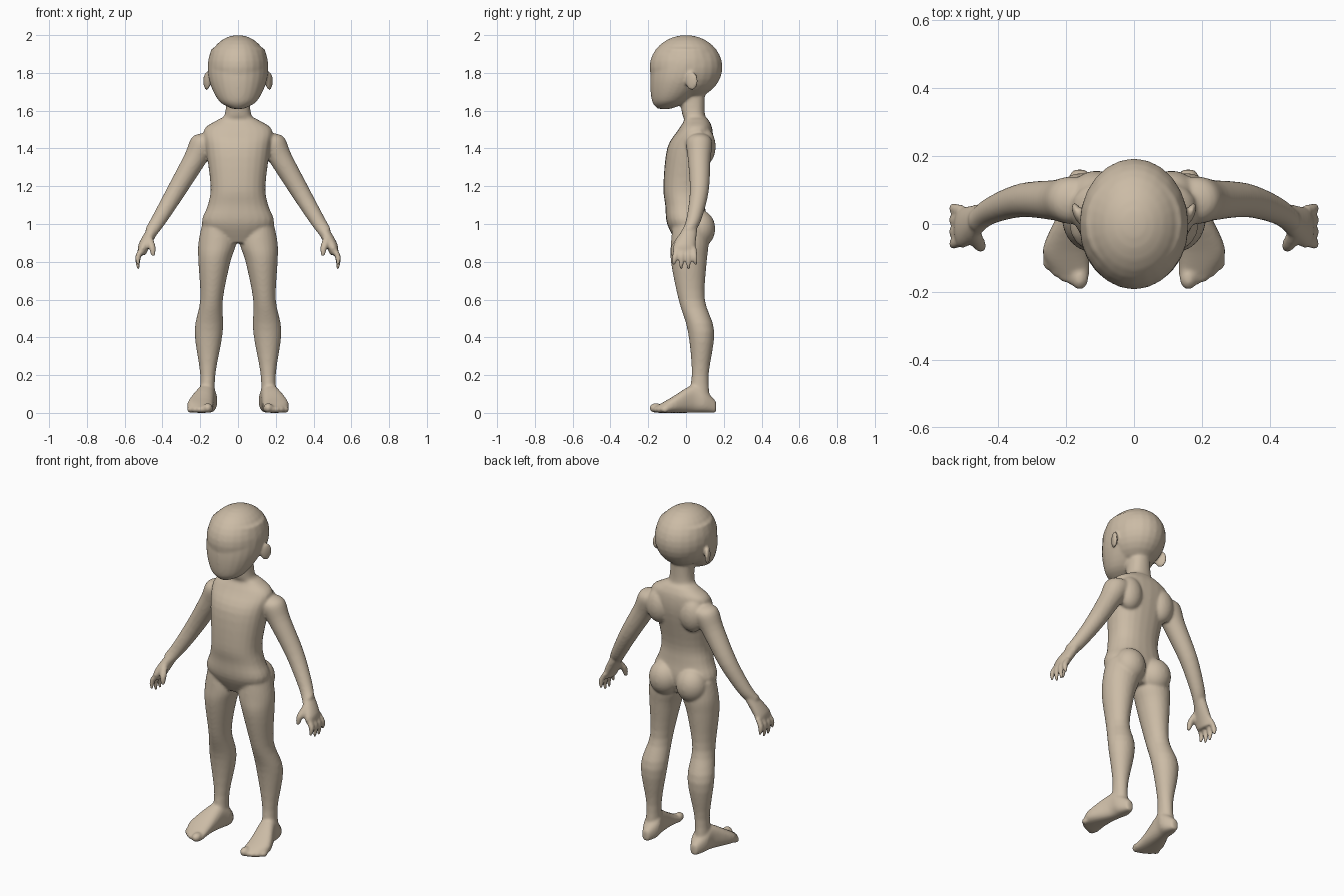
import bpy, bmesh, math
from mathutils import Vector, Matrix

if "Cube" in bpy.data.objects:
    bpy.data.objects.remove(bpy.data.objects["Cube"])

bm = bmesh.new()
ACROSS, DEPTH, UP = Vector((1, 0, 0)), Vector((0, 1, 0)), Vector((0, 0, 1))
SLANT = (ACROSS * 2 + UP).normalized()
STEPS = 4
SEGMENTS = 24


def spline_value(before, start, end, after, t):
    """Catmull-Rom value between start and end."""
    slope_in, slope_out = (end - before) / 2, (after - start) / 2
    rise = end - start
    curve = 3 * rise - 2 * slope_in - slope_out
    twist = slope_in + slope_out - 2 * rise
    return start + t * (slope_in + t * (curve + t * twist))


def smooth_rows(rows):
    """Fill in rows of numbers between the given ones."""
    padded = [rows[0], *rows, rows[-1]]
    filled = []
    for before, start, end, after in zip(padded, padded[1:], padded[2:], padded[3:]):
        for step in range(STEPS):
            filled.append([spline_value(*values, step / STEPS)
                           for values in zip(before, start, end, after)])
    return filled + [rows[-1]]


def rounded(value, power):
    """Superellipse coordinate from a sine or cosine."""
    return math.copysign(abs(value) ** (2 / power), value)


def loft(rows, u, v, side=1, power=2):
    """Skin closed rings; each row is centre x, y, z and radii along u and v."""
    rings = []
    for x, y, z, radius_u, radius_v in smooth_rows(rows):
        ring = []
        for i in range(SEGMENTS):
            angle = math.tau * i / SEGMENTS
            point = (Vector((x, y, z))
                     + u * radius_u * rounded(math.cos(angle), power)
                     + v * radius_v * rounded(math.sin(angle), power))
            point.x *= side
            ring.append(bm.verts.new(point))
        rings.append(ring)
    for low, high in zip(rings, rings[1:]):
        for i in range(SEGMENTS):
            bm.faces.new((low[i - 1], low[i], high[i], high[i - 1]))
    bm.faces.new(rings[0])
    bm.faces.new(rings[-1])


def upright(rows, side=1, power=2):
    """Loft from rows of height, inner x, outer x, front y and back y."""
    loft([((inner + outer) / 2, (front + back) / 2, z,
           (outer - inner) / 2, (back - front) / 2)
          for z, inner, outer, front, back in rows], ACROSS, DEPTH, side, power)


def centred(rows, power):
    """Upright loft on the middle plane, given its half widths."""
    upright([(z, -half, half, front, back) for z, half, front, back in rows], power=power)


def blob(centre, radii, side=1, turn=0):
    """Ellipsoid, optionally turned about the vertical."""
    x, y, z = centre
    matrix = (Matrix.Translation((x * side, y, z))
              @ Matrix.Rotation(turn * side, 4, "Z")
              @ Matrix.Diagonal((*radii, 1)))
    bmesh.ops.create_uvsphere(bm, u_segments=SEGMENTS, v_segments=16,
                              radius=1, matrix=matrix)


def digit(root, bend, tip, radius, side):
    """Finger with a rounded tip."""
    loft([(*root, radius, radius), (*bend, radius, radius),
          (*tip, radius / 2, radius / 2)], DEPTH, ACROSS, side)


# Torso and neck
centred([(.9, .1, -.05, .08), (1, .19, -.1, .11), (1.1, .16, -.11, .1),
         (1.2, .145, -.12, .1), (1.4, .17, -.1, .14), (1.5, .18, -.04, .14),
         (1.55, .11, -.01, .12), (1.58, .07, -.02, .1), (1.7, .06, -.04, .1)], 2.3)

# Cranium and face
blob((0, 0, 1.83), (.16, .193, .17))
centred([(1.61, .03, -.15, -.08), (1.65, .1, -.18, .01), (1.75, .15, -.19, .12),
         (1.85, .16, -.18, .18), (1.93, .14, -.15, .15)], 2)

for side in (1, -1):
    # Ear, shoulder blade and hip
    blob((.165, .03, 1.757), (.014, .036, .05), side, turn=-.4)
    blob((.11, .095, 1.41), (.075, .062, .1), side)
    blob((.09, .07, .975), (.09, .085, .1), side)

    # Leg
    upright([(1, .03, .19, -.07, .11), (.9, .01, .21, -.08, .12),
             (.8, .04, .21, -.08, .11), (.6, .08, .2, -.04, .1),
             (.43, .08, .23, .01, .15), (.2, .12, .2, .03, .12),
             (.05, .12, .21, 0, .13)], side)

    # Foot, from heel to ball: y, centre x, half width, height
    loft([(x, y, height / 2, half, height / 2) for y, x, half, height in (
        (.16, .16, .02, .06), (.1, .16, .05, .12), (.04, .17, .05, .15),
        (-.08, .2, .07, .08), (-.15, .18, .05, .04))], ACROSS, UP, side, 2.5)

    # Toes along a curve, the first one largest
    for i in range(5):
        radius = .018 if i else .026
        blob((.16 + .023 * i, -.16 + .003 * i * i, radius),
             (radius, radius * 1.3, radius), side)

    # Arm
    loft([(x, y, z, radius, radius) for x, y, z, radius in (
        (.13, .07, 1.46, .05), (.18, .07, 1.43, .07), (.23, .07, 1.34, .06),
        (.33, .07, 1.17, .05), (.42, .04, 1.02, .04), (.46, .01, .96, .035))],
        DEPTH, SLANT, side)

    # Palm
    loft([(.45, .02, .97, .04, .03), (.5, -.01, .88, .06, .03),
          (.51, -.01, .84, .05, .02)], DEPTH, SLANT, side)

    # Fingers fan out, the middle ones longest
    for i in range(4):
        y = -.05 + .03 * i
        tip_height = .755 + .012 * (i - 1.5) ** 2
        digit((.505, y, .875), (.53, y * 1.15, .825),
              (.527, y * 1.3, tip_height), .016, side)

    # Thumb
    digit((.475, -.02, .94), (.455, -.06, .88), (.449, -.072, .83), .02, side)

bmesh.ops.recalc_face_normals(bm, faces=bm.faces)
mesh = bpy.data.meshes.new("mannequin_body")
bm.to_mesh(mesh)
bm.free()
body = bpy.data.objects.new("mannequin_body", mesh)
bpy.context.collection.objects.link(body)

# Single clay colour
clay = bpy.data.materials.new("warm_clay")
clay.use_nodes = True
colour = (.6, .5, .38, 1)
clay.diffuse_color = colour
clay.node_tree.nodes["Principled BSDF"].inputs["Base Color"].default_value = colour
mesh.materials.append(clay)

# Fuse the parts into one smooth skin
fuse = body.modifiers.new("fuse", "REMESH")
fuse.mode = "VOXEL"
fuse.voxel_size = .007
fuse.use_smooth_shade = True
soften = body.modifiers.new("soften", "SMOOTH")
soften.factor = .5
soften.iterations = 10
